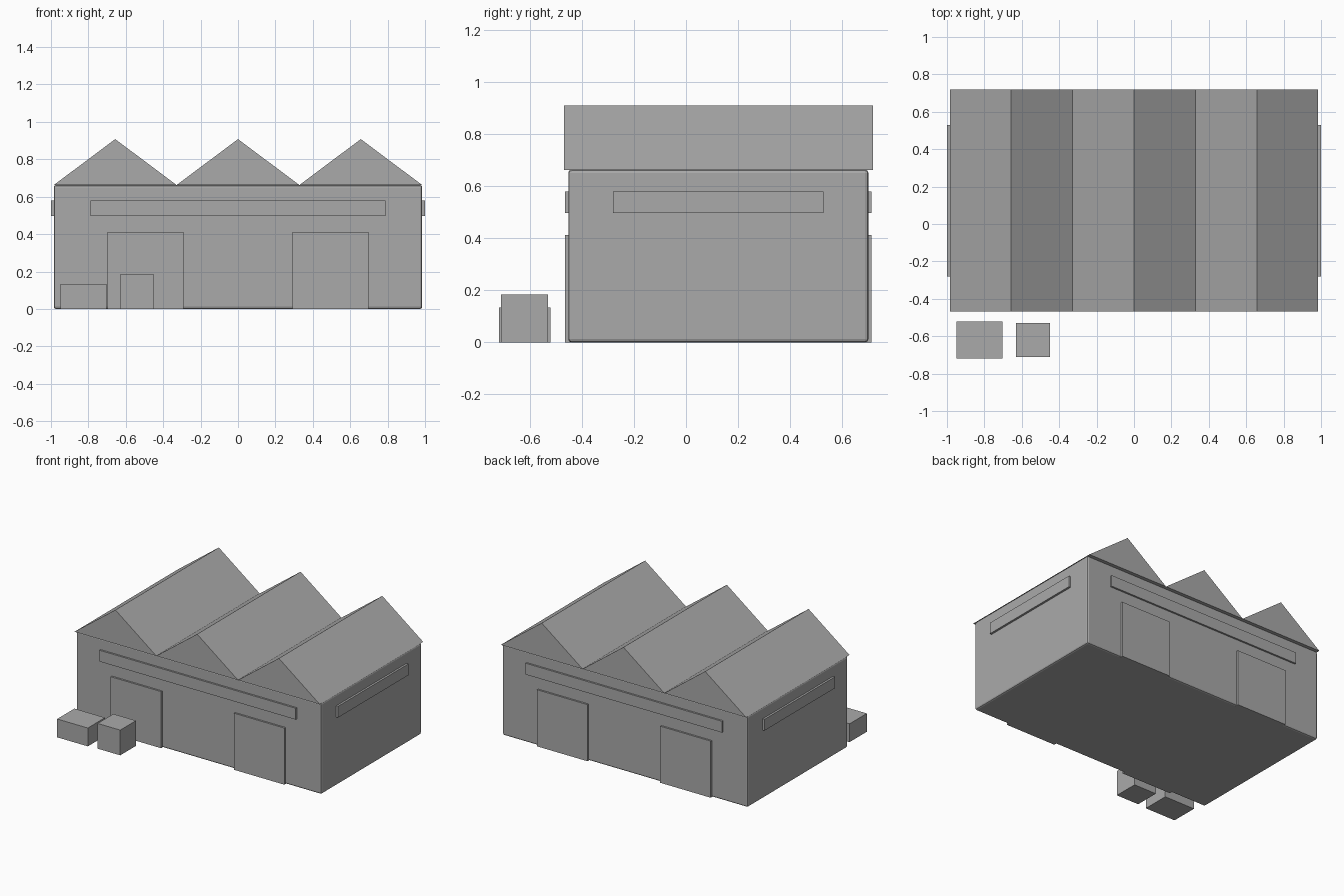
import bpy
import bmesh

if "Cube" in bpy.data.objects:
    bpy.data.objects.remove(bpy.data.objects["Cube"])

grey = bpy.data.materials.new("plain grey")
grey.diffuse_color = (0.4, 0.4, 0.4, 1)
grey.use_nodes = True
grey.node_tree.nodes["Principled BSDF"].inputs["Base Color"].default_value = grey.diffuse_color


def finish(name, bm):
    bmesh.ops.recalc_face_normals(bm, faces=bm.faces)
    mesh = bpy.data.meshes.new(name)
    bm.to_mesh(mesh)
    bm.free()
    mesh.materials.append(grey)
    ob = bpy.data.objects.new(name, mesh)
    bpy.context.collection.objects.link(ob)
    return ob


def box(name, x, y, z):
    """Box spanning the given (min, max) ranges."""
    bm = bmesh.new()
    bmesh.ops.create_cube(bm, size=1)
    for v in bm.verts:
        v.co = [(r[0] + r[1]) / 2 + c * (r[1] - r[0]) for c, r in zip(v.co, (x, y, z))]
    return finish(name, bm)


def gable(name, cx, half, y, z):
    """Triangular roof prism running along y."""
    bm = bmesh.new()
    outline = [(cx - half, z[0]), (cx + half, z[0]), (cx, z[1])]
    face = bm.faces.new([bm.verts.new((px, y[0], pz)) for px, pz in outline])
    ext = bmesh.ops.extrude_face_region(bm, geom=[face], use_keep_orig=True)
    moved = [g for g in ext["geom"] if isinstance(g, bmesh.types.BMVert)]
    bmesh.ops.translate(bm, verts=moved, vec=(0, y[1] - y[0], 0))
    return finish(name, bm)


W = 0.985                # half width of the hall
Y0, Y1 = -0.452, 0.70    # front and back wall
OUT = 0.013              # how far doors and windows stand out

# Main hall with softened edges
hall = box("hall_walls", (-W, W), (Y0, Y1), (0, 0.662))
bevel = hall.modifiers.new("edge_bevel", "BEVEL")
bevel.width = 0.012
bevel.segments = 2

# Three roof ridges
for i in range(3):
    gable(f"roof_ridge_{i + 1}", (i - 1) * W * 2 / 3, W / 3, (-0.469, 0.718), (0.662, 0.908))

# Doors and long windows on the front and back
for side, y in (("front", (Y0 - OUT, Y0 + OUT)), ("back", (Y1 - OUT, Y1 + OUT))):
    box(f"{side}_window", (-0.789, 0.789), y, (0.497, 0.579))
    box(f"{side}_left_door", (-0.698, -0.292), y, (0, 0.411))
    box(f"{side}_right_door", (0.292, 0.698), y, (0, 0.411))

# Side windows
for side, x in (("left", (-1, -W + OUT)), ("right", (W - OUT, 1))):
    box(f"{side}_window", x, (-0.281, 0.528), (0.497, 0.579))

# Crates in front of the hall
box("low_crate", (-0.95, -0.704), (-0.718, -0.52), (0, 0.133))
box("tall_crate", (-0.631, -0.449), (-0.71, -0.529), (0, 0.183))
